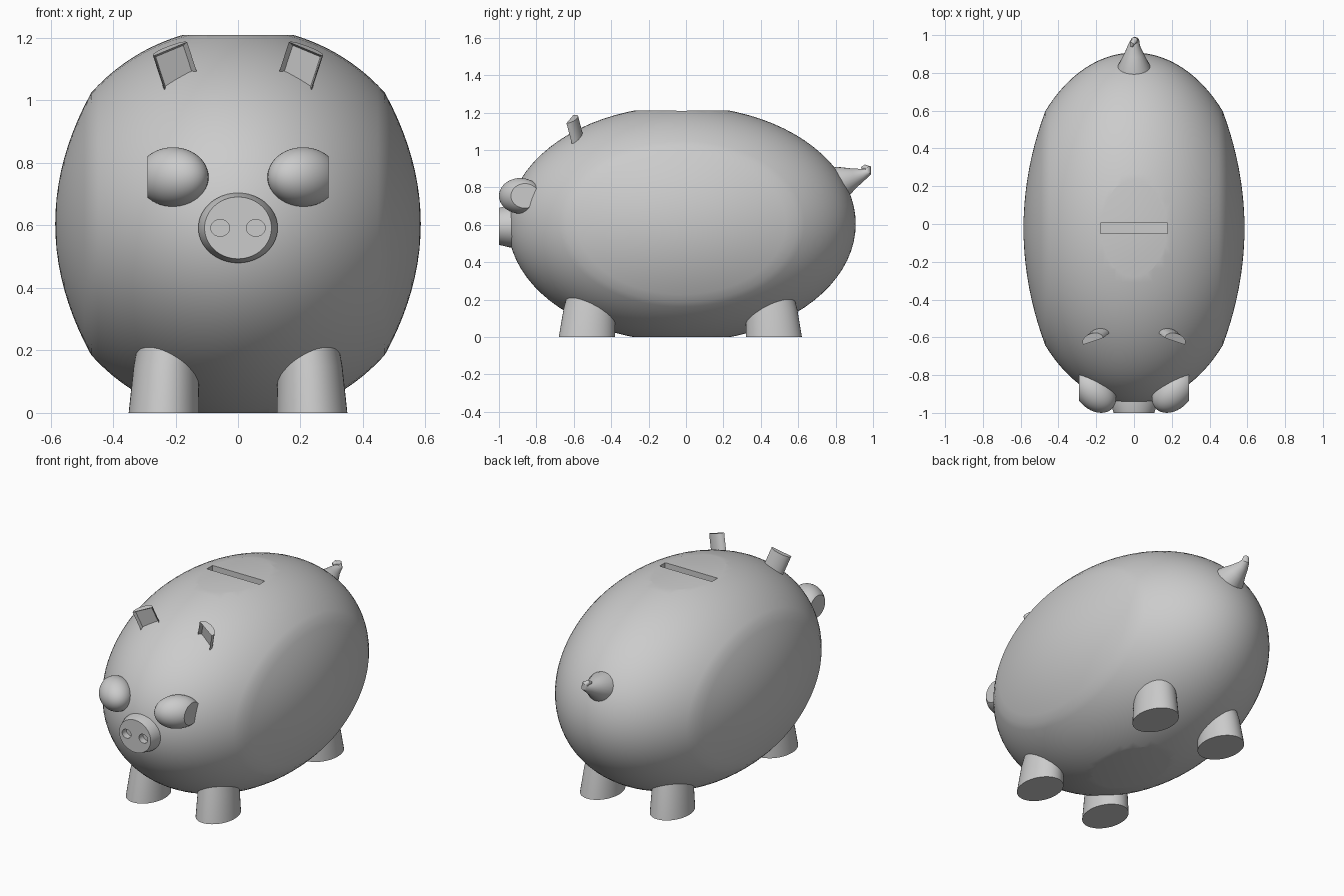
import bpy, bmesh, math
from mathutils import Matrix, Vector

if "Cube" in bpy.data.objects:
    bpy.data.objects.remove(bpy.data.objects["Cube"])

GREY = (0.6, 0.6, 0.6, 1)
grey = bpy.data.materials.new("plain grey")
grey.use_nodes = True
grey.diffuse_color = GREY
grey.node_tree.nodes["Principled BSDF"].inputs["Base Color"].default_value = GREY


def finish(bm, name, angle=30):
    """Turn a bmesh into a shaded, coloured object."""
    bmesh.ops.recalc_face_normals(bm, faces=bm.faces)
    mesh = bpy.data.meshes.new(name)
    bm.to_mesh(mesh)
    bm.free()
    mesh.materials.append(grey)
    ob = bpy.data.objects.new(name, mesh)
    bpy.context.collection.objects.link(ob)
    shade(ob, angle)
    return ob


def shade(ob, angle=30):
    ob.data.shade_smooth()
    ob.data.set_sharp_from_angle(angle=math.radians(angle))


def carve(ob, cutters):
    """Cut the shapes out of the object and drop the cutters."""
    bpy.context.view_layer.objects.active = ob
    for cutter in cutters:
        cutter.hide_render = True
        mod = ob.modifiers.new("cut", "BOOLEAN")
        mod.operation, mod.solver, mod.object = "DIFFERENCE", "EXACT", cutter
        bpy.ops.object.modifier_apply(modifier=mod.name)
        bpy.data.objects.remove(cutter)
    shade(ob)


def slice_off(bm, point, normal):
    """Remove everything on the normal's side of a plane and close the cut."""
    geom = bm.verts[:] + bm.edges[:] + bm.faces[:]
    cut = bmesh.ops.bisect_plane(bm, geom=geom, plane_co=point, plane_no=normal,
                                 clear_outer=True)["geom_cut"]
    bmesh.ops.holes_fill(bm, edges=[e for e in cut if isinstance(e, bmesh.types.BMEdge)])


def loft(rings, name, segments=40):
    """Join rings given as (centre, first axis, second axis) into a closed tube."""
    bm = bmesh.new()
    loops = []
    for centre, u, v in rings:
        angles = [2 * math.pi * i / segments for i in range(segments)]
        loops.append([bm.verts.new(Vector(centre) + Vector(u) * math.cos(a) + Vector(v) * math.sin(a))
                      for a in angles])
    for a, b in zip(loops, loops[1:]):
        for i in range(segments):
            j = (i + 1) % segments
            bm.faces.new((a[i], a[j], b[j], b[i]))
    bm.faces.new(loops[0])
    bm.faces.new(loops[-1])
    return finish(bm, name)


# Body: rounded barrel turned around x, with shallower domes on both sides
R, LENGTH, MID_Y, MID_Z = 0.63, 0.93, -0.0225, 0.605
RIM, SIDE = 0.47, 0.585
rim_r = math.sqrt(R * R - RIM * RIM)
dome = [(SIDE - (SIDE - RIM) * (i / 10) ** 2, rim_r * i / 10) for i in range(10)]
top_angle = math.asin(RIM / R)
barrel = [(R * math.sin(a), R * math.cos(a))
          for a in (top_angle * (1 - i / 16) for i in range(17))]
half = dome + barrel
profile = half + [(-x, r) for x, r in reversed(half[:-1])]
bm = bmesh.new()
verts = [bm.verts.new((x, 0, r)) for x, r in profile]
edges = [bm.edges.new(p) for p in zip(verts, verts[1:])]
bmesh.ops.spin(bm, geom=verts + edges, cent=(0, 0, 0), axis=(1, 0, 0),
               angle=2 * math.pi, steps=80, use_merge=True)
bmesh.ops.remove_doubles(bm, verts=bm.verts, dist=0.0005)
bm.transform(Matrix.Translation((0, MID_Y, MID_Z)) @ Matrix.Diagonal((1, LENGTH / R, 1, 1)))
slice_off(bm, (0, 0, 0), (0, 0, -1))
slice_off(bm, (0, 0, 2 * MID_Z), (0, 0, 1))
body = finish(bm, "body")

# Coin slot
bm = bmesh.new()
bmesh.ops.create_cube(bm, size=1, matrix=Matrix.Translation((0, MID_Y, 1.21))
                      @ Matrix.Diagonal((0.356, 0.055, 0.2, 1)))
carve(body, [finish(bm, "slot_cutter")])

# Snout with two nostrils
snout = loft([((0, -0.85, 0.592), (0.127, 0, 0), (0, 0, 0.112)),
              ((0, -0.945, 0.592), (0.127, 0, 0), (0, 0, 0.112)),
              ((0, -1, 0.592), (0.107, 0, 0), (0, 0, 0.099))], "snout", 64)
carve(snout, [loft([((s * 0.057, y, 0.592), (0.03, 0, 0), (0, 0, 0.027))
                    for y in (-1.05, -0.96)], "nostril_cutter") for s in (-1, 1)])

for s, side in ((1, "left"), (-1, "right")):
    mirror = Matrix.Diagonal((s, 1, 1, 1))

    # Legs: slightly tapered oval posts
    for y, lean, end in ((-0.53, 0.04, "front"), (0.47, -0.04, "back")):
        loft([((s * 0.237, y, 0), (0.113, 0, 0), (0, 0.15, 0)),
              ((s * 0.23, y + lean / 3, 0.15), (0.104, 0, 0), (0, 0.138, 0)),
              ((s * 0.21, y + lean, 0.36), (0.085, 0, 0), (0, 0.11, 0))],
             f"{side}_{end}_leg")

    # Eye: egg pointing outwards, with its outer end sliced flat
    bm = bmesh.new()
    bmesh.ops.create_uvsphere(bm, u_segments=40, v_segments=24, radius=1)
    bm.transform(Matrix.Translation((0.208, -0.886, 0.755)) @ Matrix.Rotation(math.radians(45), 4, "Z")
                 @ Matrix.Diagonal((0.13, 0.095, 0.095, 1)))
    slice_off(bm, (0.29, 0, 0), (1, 0, 0))
    bm.transform(mirror)
    finish(bm, f"{side}_eye")

    # Ear: upright plate with a curved back and a recessed front
    bm = bmesh.new()
    w = 0.06
    outline = [(w * math.cos(a), -0.012 + 0.035 * math.sin(a))
               for a in (math.pi * i / 12 for i in range(13))]
    outline = [(w, -0.02)] + outline + [(-w, -0.02)]
    base = bm.faces.new([bm.verts.new((x, y, -0.09)) for x, y in outline])
    top = bmesh.ops.extrude_face_region(bm, geom=[base])["geom"]
    bmesh.ops.translate(bm, verts=[v for v in top if isinstance(v, bmesh.types.BMVert)], vec=(0, 0, 0.15))
    bmesh.ops.recalc_face_normals(bm, faces=bm.faces)
    bm.normal_update()
    front = [f for f in bm.faces if f.normal.y < -0.9]
    bmesh.ops.inset_region(bm, faces=front, thickness=0.014, depth=-0.018)
    turn = (Matrix.Rotation(math.radians(18), 4, "Y") @ Matrix.Rotation(math.radians(14), 4, "X")
            @ Matrix.Rotation(math.radians(-18), 4, "Z"))
    bm.transform(mirror @ Matrix.Translation((0.205, -0.588, 1.112)) @ turn)
    finish(bm, f"{side}_ear")

# Tail: cone that thins into a small curl
path = [(0, 0.75, 0.797, 0.1), (0, 0.835, 0.83, 0.086), (0, 0.9, 0.853, 0.052),
        (0, 0.945, 0.87, 0.032), (0.006, 0.973, 0.885, 0.022), (0.005, 0.974, 0.902, 0.017),
        (-0.008, 0.957, 0.908, 0.014), (-0.015, 0.94, 0.903, 0.008)]
rings = []
for i, p in enumerate(path):
    a, b = path[max(i - 1, 0)], path[min(i + 1, len(path) - 1)]
    along = (Vector(b[:3]) - Vector(a[:3])).normalized()
    across = Vector((1, 0, 0)) - along * along.x
    across.normalize()
    rings.append((p[:3], across * p[3], along.cross(across) * p[3]))
loft(rings, "tail", 24)
